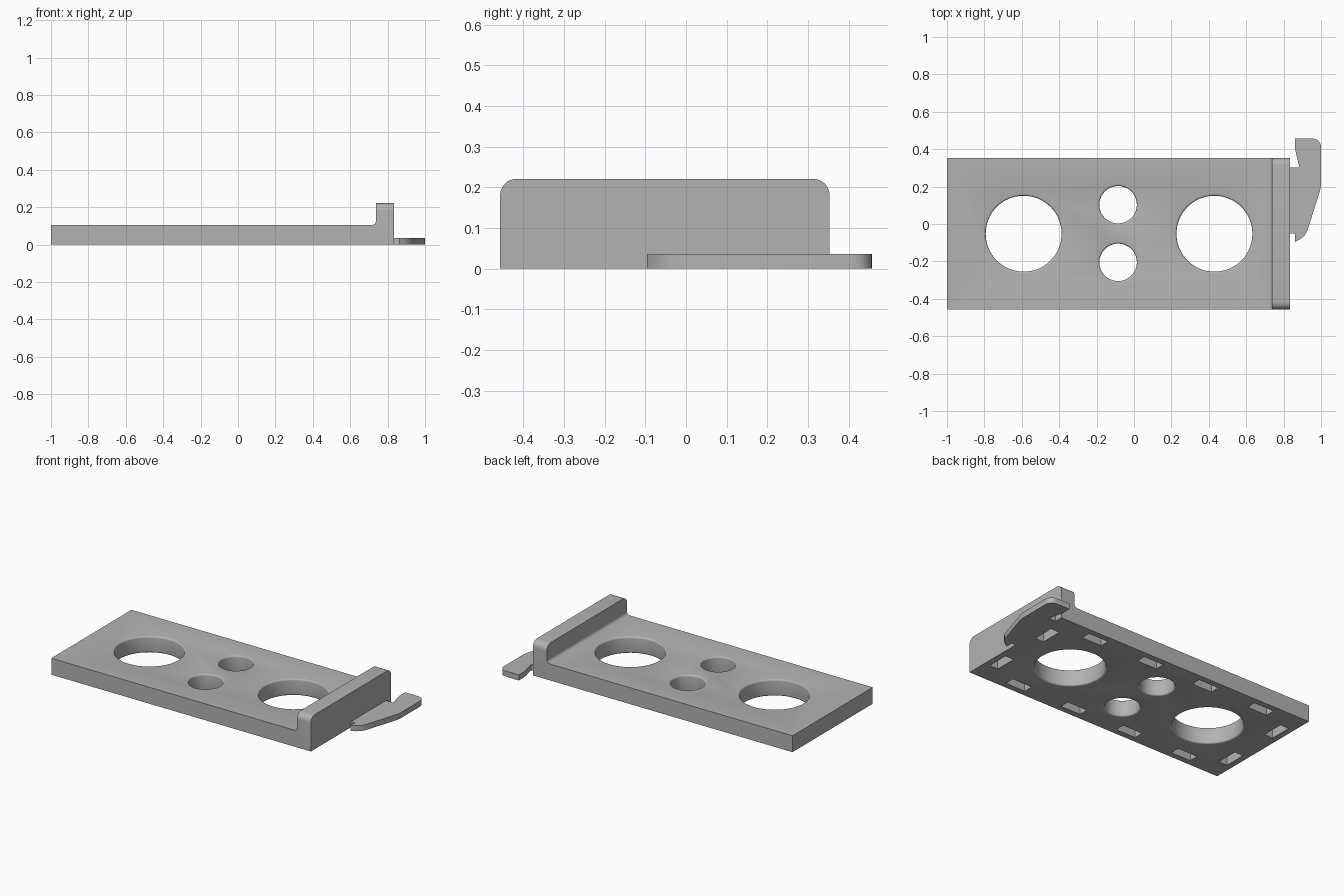
import bpy, bmesh
from math import sin, cos, pi
from mathutils import Vector, Matrix

default = bpy.data.objects.get("Cube")
if default:
    bpy.data.objects.remove(default, do_unlink=True)

grey = bpy.data.materials.new("plain grey")
grey.use_nodes = True
COLOUR = (0.45, 0.45, 0.45, 1)
grey.diffuse_color = COLOUR
grey.node_tree.nodes["Principled BSDF"].inputs["Base Color"].default_value = COLOUR

LEFT, RIGHT, FRONT, BACK = -1.0, 0.835, -0.457, 0.353
DECK, LIP_TOP, LIP_X = 0.105, 0.221, 0.737


def arc(cx, cy, r, start, end, steps=8):
    """Points along an arc, angles in degrees."""
    angles = [(start + (end - start) * i / steps) * pi / 180 for i in range(steps + 1)]
    return [(cx + r * cos(a), cy + r * sin(a)) for a in angles]


def finish(name, bm):
    bmesh.ops.recalc_face_normals(bm, faces=bm.faces)
    mesh = bpy.data.meshes.new(name)
    bm.to_mesh(mesh)
    bm.free()
    obj = bpy.data.objects.new(name, mesh)
    bpy.context.collection.objects.link(obj)
    mesh.materials.append(grey)
    return obj


def prism(name, outline, place, depth):
    """Extrude a flat outline; place turns each 2D point into 3D."""
    bm = bmesh.new()
    face = bm.faces.new([bm.verts.new(place(u, v)) for u, v in outline])
    new = bmesh.ops.extrude_face_region(bm, geom=[face])["geom"]
    bmesh.ops.translate(bm, vec=Vector(depth),
                        verts=[g for g in new if isinstance(g, bmesh.types.BMVert)])
    return finish(name, bm)


def carve(obj, cutter, operation):
    cutter.hide_render = True
    mod = obj.modifiers.new(operation.lower(), "BOOLEAN")
    mod.operation, mod.object, mod.solver = operation, cutter, "EXACT"
    bpy.context.view_layer.objects.active = obj
    bpy.ops.object.modifier_apply(modifier=mod.name)
    bpy.data.objects.remove(cutter, do_unlink=True)


def hole_cutter(x, y, r, rim=0.01, sides=64):
    """Round bore that flares softly at the top and bottom rims."""
    profile = [(r + rim, -0.02)]
    profile += arc(r + rim, rim, rim, 270, 180, 4)
    profile += arc(r + rim, DECK - rim, rim, 180, 90, 4)
    profile += [(r + rim, DECK + 0.02)]
    bm = bmesh.new()
    rings = [[bm.verts.new((x + q * cos(2 * pi * i / sides), y + q * sin(2 * pi * i / sides), z))
              for i in range(sides)] for q, z in profile]
    for low, high in zip(rings, rings[1:]):
        for i in range(sides):
            j = (i + 1) % sides
            bm.faces.new((low[i], low[j], high[j], high[i]))
    bm.faces.new(rings[0])
    bm.faces.new(rings[-1])
    return finish("hole_cutter", bm)


def slot_cutter(x, y, sx, sy, depth=0.06):
    bm = bmesh.new()
    bmesh.ops.create_cube(bm, size=1, matrix=Matrix.Translation((x, y, 0))
                          @ Matrix.Diagonal((sx, sy, 2 * depth, 1)))
    return finish("slot_cutter", bm)


# Plate with upright lip and a fillet at its foot
section = [(LEFT, 0), (RIGHT, 0), (RIGHT, 0.3), (LIP_X, 0.3)]
section += arc(LIP_X - 0.02, DECK + 0.02, 0.02, 0, -90) + [(LEFT, DECK)]
plate = prism("plate_with_lip", section, lambda u, v: (u, -0.6, v), (0, 1.2, 0))

# Trim to width, rounding the top corners of the lip
R = 0.04
outline = [(FRONT, -0.1), (BACK, -0.1)]
outline += arc(BACK - R, LIP_TOP - R, R, 0, 90) + arc(FRONT + R, LIP_TOP - R, R, 90, 180)
carve(plate, prism("trim", outline, lambda u, v: (-1.2, u, v), (2.4, 0, 0)), "INTERSECT")

# Two large and two small round holes
for x, y, r in [(-0.59, -0.052, 0.203), (0.43, -0.052, 0.203),
                (-0.085, 0.103, 0.1), (-0.085, -0.205, 0.1)]:
    carve(plate, hole_cutter(x, y, r), "DIFFERENCE")

# Shallow pockets around the underside
MARGIN, LONG, SHORT = 0.068, 0.14, 0.06
for y in (FRONT + MARGIN, BACK - MARGIN):
    for i in range(4):
        carve(plate, slot_cutter(0.528 - 0.409 * i, y, LONG, SHORT), "DIFFERENCE")
for x in (LEFT + MARGIN, RIGHT - MARGIN):
    for y in (-0.255, 0.148):
        carve(plate, slot_cutter(x, y, SHORT, LONG), "DIFFERENCE")

# Flat hook on the lip end
hook_shape = [(RIGHT, -0.05), (0.862, -0.05), (0.862, -0.096), (0.89, -0.08), (0.912, -0.062),
              (0.925, -0.04), (0.935, -0.01), (0.995, 0.18), (1, 0.21)]
hook_shape += arc(0.955, 0.412, 0.045, 0, 90)
hook_shape += [(0.862, 0.457), (0.862, 0.4), (0.868, 0.37), (0.885, 0.302), (RIGHT, 0.302)]
hook = prism("hook", hook_shape, lambda u, v: (u, v, 0), (0, 0, 0.036))

# Smooth curved walls, keep hard edges
for obj in (plate, hook):
    bpy.ops.object.select_all(action="DESELECT")
    obj.select_set(True)
    bpy.context.view_layer.objects.active = obj
    bpy.ops.object.shade_smooth_by_angle(angle=pi / 6)
